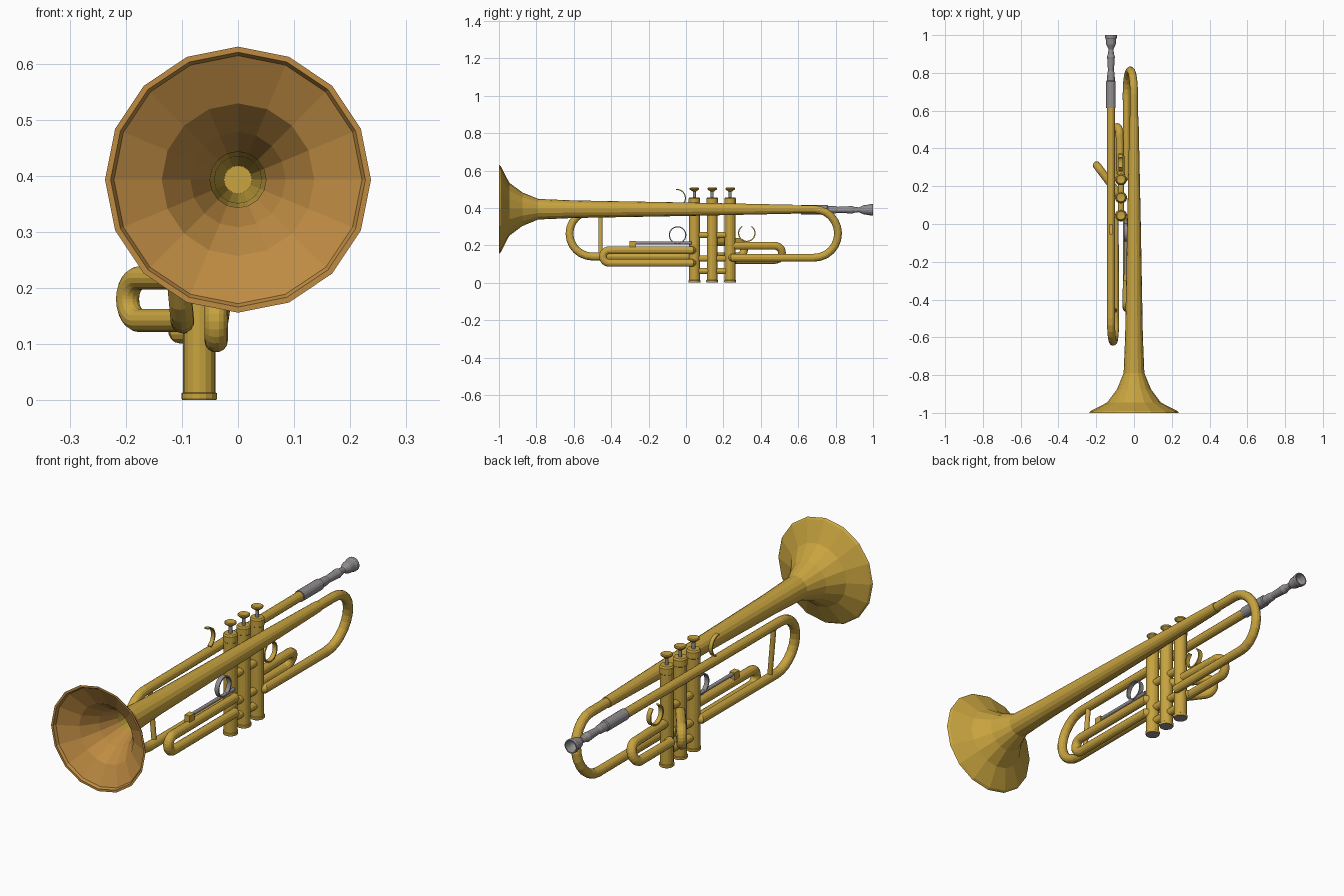
import bpy, bmesh, math
from mathutils import Vector

if "Cube" in bpy.data.objects:
    bpy.data.objects.remove(bpy.data.objects["Cube"])


def material(name, rgb):
    m = bpy.data.materials.new(name)
    m.diffuse_color = (*rgb, 1)
    m.use_nodes = True
    m.node_tree.nodes["Principled BSDF"].inputs["Base Color"].default_value = m.diffuse_color
    return m


GOLD = material("gold brass", (0.58, 0.37, 0.05))
COPPER = material("copper bell lining", (0.52, 0.26, 0.055))
SILVER = material("silver", (0.29, 0.27, 0.28))


def finish(name, bm, mats):
    bmesh.ops.remove_doubles(bm, verts=bm.verts, dist=1e-5)
    bmesh.ops.recalc_face_normals(bm, faces=bm.faces)
    me = bpy.data.meshes.new(name)
    bm.to_mesh(me)
    bm.free()
    for m in mats:
        me.materials.append(m)
    ob = bpy.data.objects.new(name, me)
    bpy.context.collection.objects.link(ob)
    return ob


def lathe(name, profile, origin, axis, mats, sides=16, mat_rule=None):
    """Spin (position along axis, radius) pairs about the y or z axis."""
    bm = bmesh.new()
    o = Vector(origin)
    rings = []
    for t, r in profile:
        ring = []
        for i in range(sides):
            a = math.tau * i / sides
            c, s = r * math.cos(a), r * math.sin(a)
            ring.append(bm.verts.new(o + Vector((c, t, s) if axis == 'y' else (c, s, t))))
        rings.append(ring)
    for k in range(len(rings) - 1):
        for i in range(sides):
            j = (i + 1) % sides
            f = bm.faces.new((rings[k][i], rings[k][j], rings[k + 1][j], rings[k + 1][i]))
            if mat_rule:
                f.material_index = mat_rule(k)
    return finish(name, bm, mats)


def tube(name, pts, r, mat=GOLD):
    """Round capped tube along a path."""
    cu = bpy.data.curves.new(name + "_path", 'CURVE')
    cu.dimensions = '3D'
    cu.bevel_depth = r
    cu.bevel_resolution = 5
    cu.use_fill_caps = True
    sp = cu.splines.new('POLY')
    sp.points.add(len(pts) - 1)
    for p, q in zip(sp.points, pts):
        p.co = (*q, 1)
    tmp = bpy.data.objects.new(name + "_tmp", cu)
    bpy.context.collection.objects.link(tmp)
    dg = bpy.context.evaluated_depsgraph_get()
    me = bpy.data.meshes.new_from_object(tmp.evaluated_get(dg))
    bpy.data.objects.remove(tmp)
    bm = bmesh.new()
    bm.from_mesh(me)
    for f in bm.faces:
        f.smooth = False
        f.material_index = 0
    bpy.data.meshes.remove(me)
    return finish(name, bm, [mat])


def u_bend(a, b, direction, reach, n=12):
    """Half turn from a to b, bulging along direction."""
    a, b, d = Vector(a), Vector(b), Vector(direction).normalized()
    c, h = (a + b) / 2, (a - b) / 2
    return [c + h * math.cos(math.pi * i / n) + d * reach * math.sin(math.pi * i / n)
            for i in range(n + 1)]


def band(name, x, y, z, r, a0, a1, width, mat, n=20, thick=0.006):
    """Flat strip bent round an x-axis arc, for finger rings and hooks."""
    bm = bmesh.new()
    rows = []
    for i in range(n + 1):
        a = math.radians(a0 + (a1 - a0) * i / n)
        rows.append([bm.verts.new((x + dx, y + q * math.cos(a), z + q * math.sin(a)))
                     for dx, q in ((-width / 2, r), (width / 2, r),
                                   (width / 2, r - thick), (-width / 2, r - thick))])
    for p, q in zip(rows, rows[1:]):
        for i in range(4):
            j = (i + 1) % 4
            bm.faces.new((p[i], p[j], q[j], q[i]))
    if abs(a1 - a0) < 360:
        bm.faces.new(rows[0])
        bm.faces.new(rows[-1])
    return finish(name, bm, [mat])


AXIS_Z = 0.393
VX = -0.069
VALVES = (0.045, 0.14, 0.236)
R = 0.021

# Flared bell with copper lining
outer = [(0.57, 0), (0.57, 0.024), (0.0, 0.036), (-0.6, 0.047), (-0.79, 0.055),
         (-0.875, 0.09), (-0.945, 0.142), (-0.99, 0.23), (-1, 0.237)]
inner = [(-1, 0.227), (-0.988, 0.221), (-0.943, 0.136), (-0.873, 0.085), (-0.79, 0.05),
         (-0.6, 0.042), (0.0, 0.025), (0.0, 0)]
lathe("bell", outer + inner, (0, 0, AXIS_Z), 'y', [GOLD, COPPER],
      mat_rule=lambda k: 1 if 8 <= k <= 12 else 0)

# Rear bow from the bell back into the first valve
tube("rear_bow", [(0, 0.55, AXIS_Z)]
     + u_bend((0, 0.685, AXIS_Z), (-0.039, 0.685, 0.134), (0, 1, 0), 0.128)
     + [(-0.039, 0.25, 0.134), (VX, 0.235, 0.134)], R)

# Leadpipe, front tuning bow and return to the third valve
tube("leadpipe", [(-0.122, 0.63, 0.39)]
     + u_bend((-0.122, -0.5, 0.385), (-0.099, -0.5, 0.14), (0, -1, 0), 0.123)
     + [(-0.099, 0.03, 0.14), (VX, 0.045, 0.14)], R)
tube("slide_brace", [(-0.121, -0.457, 0.38), (-0.1, -0.457, 0.145)], 0.011)

# Receiver and hollow mouthpiece
lathe("mouthpiece", [(0.615, 0), (0.615, 0.025), (0.755, 0.025), (0.76, 0.021), (0.8, 0.019),
                     (0.81, 0.016), (0.87, 0.019), (0.885, 0.021), (0.9, 0.016), (0.925, 0.013),
                     (0.938, 0.019), (0.95, 0.025), (0.98, 0.028), (0.985, 0.031), (1, 0.031),
                     (1, 0.026), (0.975, 0.021), (0.95, 0.007), (0.95, 0)],
      (-0.122, 0, 0.39), 'y', [SILVER])

# Three valves: casing, stem and button
for i, y in enumerate(VALVES, 1):
    lathe(f"valve_casing_{i}", [(0, 0), (0, 0.03), (0.004, 0.032), (0.012, 0.032), (0.014, 0.029),
                                (0.42, 0.029), (0.422, 0.031), (0.45, 0.031), (0.457, 0.026),
                                (0.457, 0)], (VX, y, 0), 'z', [GOLD, SILVER],
          mat_rule=lambda k: 1 if k == 0 else 0)
    lathe(f"valve_stem_{i}", [(0.45, 0), (0.45, 0.008), (0.497, 0.008), (0.497, 0)],
          (VX, y, 0), 'z', [SILVER], 12)
    lathe(f"valve_button_{i}", [(0.488, 0), (0.488, 0.01), (0.499, 0.025), (0.505, 0.026),
                                (0.508, 0.022), (0.506, 0)], (VX, y, 0), 'z', [GOLD])

# Short links between the valve casings
for i, z in enumerate((0.255, 0.13, 0.062), 1):
    tube(f"valve_link_{i}", [(VX, VALVES[0], z), (VX, VALVES[2], z)], 0.017)

# Third valve slide, running forward
tube("third_slide", [(VX, 0.048, 0.174), (-0.039, 0.03, 0.174)]
     + u_bend((-0.039, -0.41, 0.174), (-0.039, -0.41, 0.106), (0, -1, 0), 0.034)
     + [(-0.039, 0.03, 0.106), (VX, 0.048, 0.106)], R)

# Second valve slide, angled out to the side
d = Vector((-0.6, 0.8, 0))
hub = Vector((VX, 0.14, 0))
top, low = Vector((0, 0, 0.218)), Vector((0, 0, 0.142))
tube("second_slide", [hub + top] + u_bend(hub + d * 0.175 + top, hub + d * 0.175 + low, d, 0.038)
     + [hub + low], R)

# First valve slide, running back
tube("first_slide", [(VX, 0.236, 0.198)]
     + u_bend((-0.076, 0.473, 0.198), (-0.103, 0.473, 0.122), (0, 1, 0), 0.04)
     + [(-0.103, 0.26, 0.122), (VX, 0.236, 0.122)], R)

# Finger ring, thumb saddle and little-finger hook
band("finger_ring", -0.043, -0.045, 0.255, 0.047, 0, 360, 0.02, SILVER, 24)
band("thumb_saddle", -0.072, 0.325, 0.265, 0.047, 125, 415, 0.02, GOLD)
band("little_finger_hook", -0.122, -0.05, 0.452, 0.05, -65, 95, 0.018, GOLD, 12)

# Slide stop rod with its end block
tube("stop_rod", [(-0.043, -0.29, 0.213), (-0.043, 0.03, 0.213)], 0.008, SILVER)
bm = bmesh.new()
bmesh.ops.create_cube(bm, size=1)
for v in bm.verts:
    v.co = Vector((-0.043, -0.285, 0.205)) + Vector((v.co.x * 0.026, v.co.y * 0.036, v.co.z * 0.034))
finish("stop_block", bm, [GOLD])
